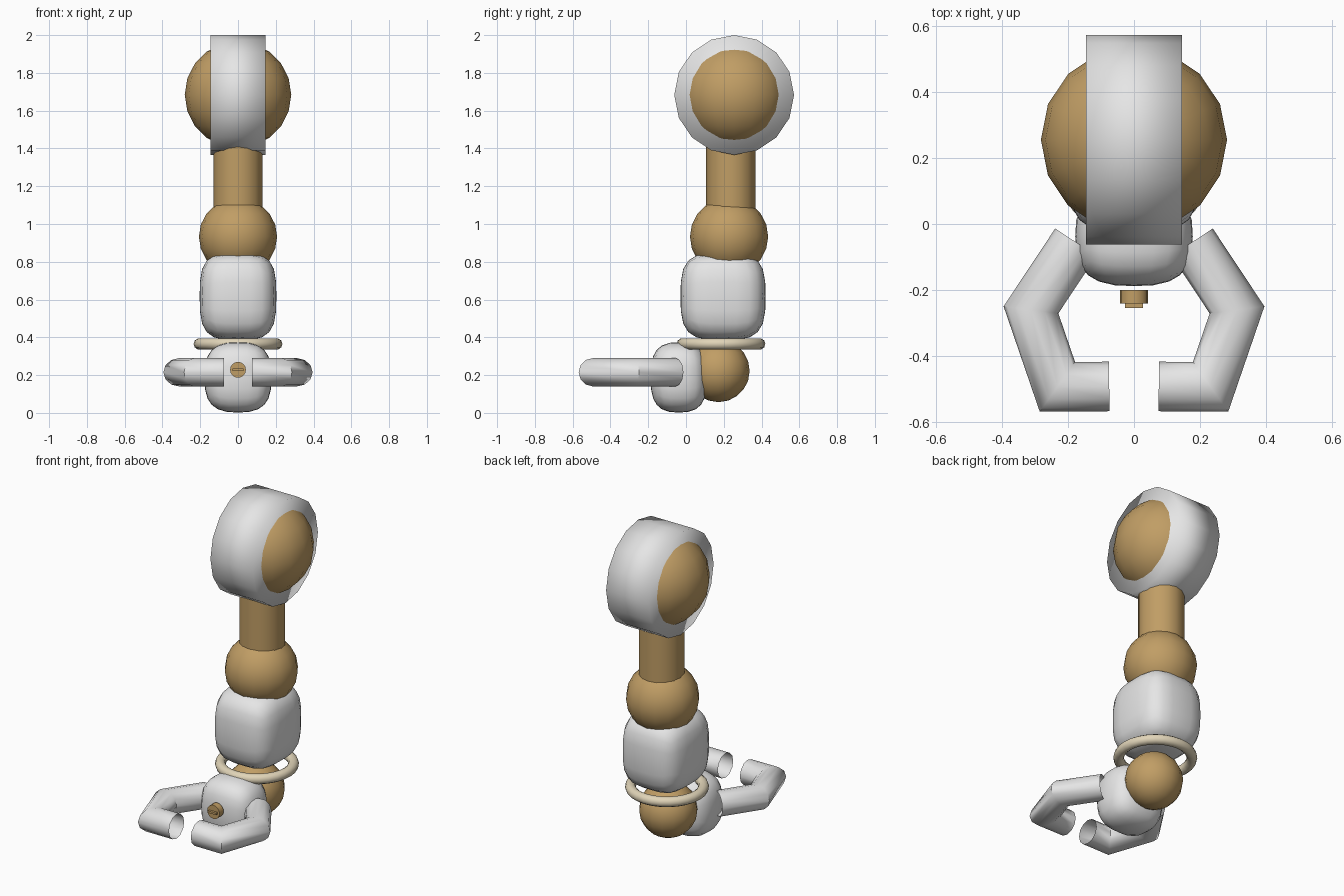
import bpy, bmesh, math
from mathutils import Vector, Matrix

if "Cube" in bpy.data.objects:
    bpy.data.objects.remove(bpy.data.objects["Cube"])


def material(name, rgb):
    m = bpy.data.materials.new(name)
    m.diffuse_color = (*rgb, 1)
    m.use_nodes = True
    m.node_tree.nodes["Principled BSDF"].inputs["Base Color"].default_value = m.diffuse_color
    return m


WHITE = material("off_white", (0.79, 0.79, 0.79))
TAN = material("tan", (0.53, 0.34, 0.13))
CREAM = material("cream", (0.75, 0.66, 0.48))


def finish(bm, name, mat, smooth=True):
    bmesh.ops.recalc_face_normals(bm, faces=bm.faces)
    for f in bm.faces:
        f.smooth = smooth
    me = bpy.data.meshes.new(name)
    bm.to_mesh(me)
    bm.free()
    me.materials.append(mat)
    ob = bpy.data.objects.new(name, me)
    bpy.context.collection.objects.link(ob)
    return ob


def sharpen(ob):
    bpy.ops.object.select_all(action='DESELECT')
    ob.select_set(True)
    bpy.context.view_layer.objects.active = ob
    bpy.ops.object.shade_smooth_by_angle(angle=math.radians(50))


def sphere(name, loc, r):
    bm = bmesh.new()
    bmesh.ops.create_uvsphere(bm, u_segments=16, v_segments=10, radius=r,
                              matrix=Matrix.Translation(loc))
    return finish(bm, name, TAN)


def cylinder(name, loc, r, depth, axis, mat, segments=16):
    rot = {'X': Matrix.Rotation(math.pi / 2, 4, 'Y'),
           'Y': Matrix.Rotation(math.pi / 2, 4, 'X'),
           'Z': Matrix.Identity(4)}[axis]
    bm = bmesh.new()
    bmesh.ops.create_cone(bm, cap_ends=True, segments=segments, radius1=r,
                          radius2=r, depth=depth,
                          matrix=Matrix.Translation(loc) @ rot)
    return finish(bm, name, mat)


def rounded_block(name, loc, half, power):
    """Cube grid pushed onto a rounded-box surface."""
    bm = bmesh.new()
    bmesh.ops.create_cube(bm, size=2)
    bmesh.ops.subdivide_edges(bm, edges=bm.edges[:], cuts=5, use_grid_fill=True)
    for v in bm.verts:
        n = sum(abs(c) ** power for c in v.co) ** (1 / power)
        v.co = Vector([loc[i] + half[i] * v.co[i] / n for i in range(3)])
    return finish(bm, name, WHITE)


def finger(name, side):
    """Open mitred tube bent in the horizontal plane."""
    r, z, n = 0.075, 0.215, 12
    path = [Vector((side * x, y)) for x, y in
            ((0.176, -0.055), (0.312, -0.26), (0.232, -0.493), (0.075, -0.492))]
    normals = []
    for a, b in zip(path, path[1:]):
        d = (b - a).normalized()
        normals.append(Vector((-d.y, d.x)))
    bm = bmesh.new()
    rings = []
    for i, p in enumerate(path):
        n1, n2 = normals[max(i - 1, 0)], normals[min(i, len(normals) - 1)]
        m = (n1 + n2) / (1 + n1.dot(n2))
        ring = []
        for k in range(n):
            a = 2 * math.pi * k / n
            q = p + m * (r * math.cos(a))
            ring.append(bm.verts.new((q.x, q.y, z + r * math.sin(a))))
        rings.append(ring)
    for a, b in zip(rings, rings[1:]):
        for k in range(n):
            j = (k + 1) % n
            bm.faces.new((a[k], a[j], b[j], b[k]))
    sharpen(finish(bm, name, WHITE))


def torus(name, loc, major, minor, mat, nu=28, nv=10):
    bm = bmesh.new()
    grid = []
    for i in range(nu):
        u = 2 * math.pi * i / nu
        row = []
        for j in range(nv):
            v = 2 * math.pi * j / nv
            d = major + minor * math.cos(v)
            row.append(bm.verts.new((loc[0] + d * math.cos(u),
                                     loc[1] + d * math.sin(u),
                                     loc[2] + minor * math.sin(v))))
        grid.append(row)
    for i in range(nu):
        a, b = grid[i], grid[(i + 1) % nu]
        for j in range(nv):
            k = (j + 1) % nv
            bm.faces.new((a[j], b[j], b[k], a[k]))
    return finish(bm, name, mat)


# Shoulder: ball inside a wide band
sphere("shoulder_ball", (0, 0.255, 1.684), 0.282)
cylinder("shoulder_band", (0, 0.255, 1.683), 0.317, 0.29, 'X', WHITE)

# Upper arm and elbow
sharpen(cylinder("upper_arm", (0, 0.237, 1.2), 0.13, 0.6, 'Z', TAN))
sphere("elbow_ball", (0, 0.228, 0.933), 0.207)

# Forearm and wrist
rounded_block("forearm", (0, 0.196, 0.617), (0.203, 0.225, 0.232), 3.4)
torus("wrist_ring", (0, 0.185, 0.365), 0.205, 0.03, CREAM)
sphere("wrist_ball", (0, 0.172, 0.222), 0.165)

# Hand with two claw fingers
rounded_block("hand", (0, -0.038, 0.188), (0.178, 0.15, 0.186), 2.8)
finger("right_finger", 1)
finger("left_finger", -1)

# Palm emitter: disc with a small flat bar in front
sharpen(cylinder("palm_disc", (0, -0.22, 0.228), 0.042, 0.04, 'Y', TAN))
bm = bmesh.new()
bmesh.ops.create_cube(bm, size=1, matrix=Matrix.Translation((0, -0.247, 0.228))
                      @ Matrix.Diagonal((0.056, 0.016, 0.012, 1)))
finish(bm, "palm_bar", TAN, smooth=False)
